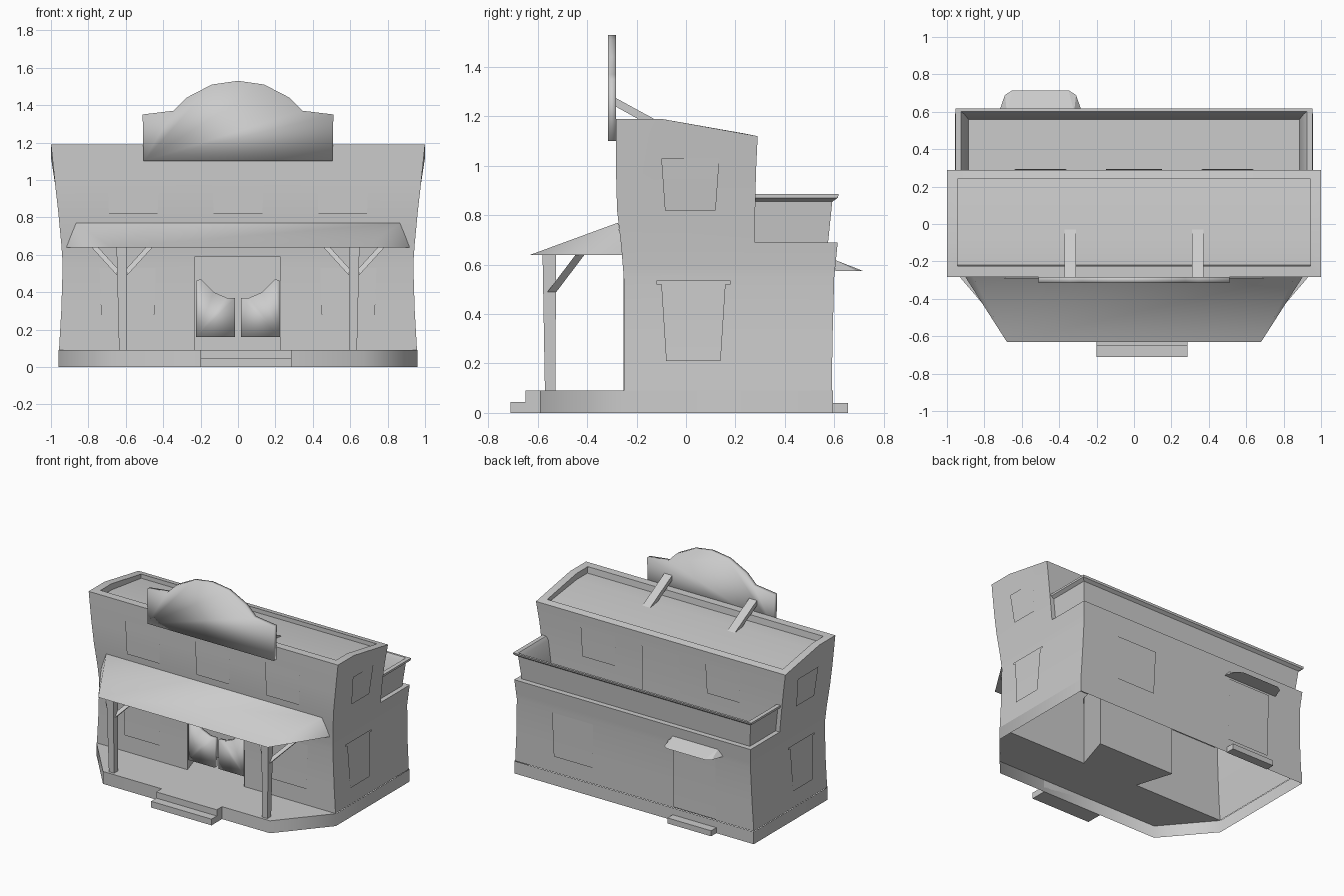
import bpy, bmesh, math
from mathutils import Vector

cube = bpy.data.objects.get("Cube")
if cube:
    bpy.data.objects.remove(cube, do_unlink=True)

grey = bpy.data.materials.new("plain grey")
grey.use_nodes = True
GREY = (0.6, 0.6, 0.6, 1)
grey.diffuse_color = GREY
grey.node_tree.nodes["Principled BSDF"].inputs["Base Color"].default_value = GREY


def finish(name, bm, smooth=None, fix=True):
    """Turn a bmesh into a named object; smooth is an angle in degrees."""
    if fix:
        bmesh.ops.recalc_face_normals(bm, faces=bm.faces)
    mesh = bpy.data.meshes.new(name)
    bm.to_mesh(mesh)
    bm.free()
    mesh.materials.append(grey)
    ob = bpy.data.objects.new(name, mesh)
    bpy.context.collection.objects.link(ob)
    if smooth:
        bpy.ops.object.select_all(action='DESELECT')
        ob.select_set(True)
        bpy.context.view_layer.objects.active = ob
        if smooth >= 180:
            bpy.ops.object.shade_smooth()
        else:
            bpy.ops.object.shade_smooth_by_angle(angle=math.radians(smooth))


def face_toward(bm, direction):
    """Flip an open sheet so that its first face looks along a direction."""
    bm.normal_update()
    if next(iter(bm.faces)).normal.dot(Vector(direction)) < 0:
        bmesh.ops.reverse_faces(bm, faces=bm.faces)


def loft(bm, rings, closed=True):
    """Skin quads between successive rings of points."""
    rows = [[bm.verts.new(p) for p in ring] for ring in rings]
    for a, b in zip(rows, rows[1:]):
        n = len(a)
        for i in range(n if closed else n - 1):
            j = (i + 1) % n
            bm.faces.new((a[i], a[j], b[j], b[i]))
    return rows


def solid(name, ring_a, ring_b, smooth=None):
    """Closed solid between two matching outlines."""
    bm = bmesh.new()
    for row in loft(bm, [ring_a, ring_b]):
        bm.faces.new(row)
    finish(name, bm, smooth)


def prism(name, points, offset, smooth=None):
    solid(name, points, [Vector(p) + Vector(offset) for p in points], smooth)


def block(name, x0, x1, y0, y1, z0, z1):
    prism(name, [(x0, y0, z0), (x1, y0, z0), (x1, y1, z0), (x0, y1, z0)], (0, 0, z1 - z0))


def beam(name, a, b, wa, wb):
    """Tapered bar with level square ends."""
    corners = [(-.5, -.5), (.5, -.5), (.5, .5), (-.5, .5)]
    solid(name, *[[(p[0] + u * w, p[1] + v * w, p[2]) for u, v in corners]
                  for p, w in ((a, wa), (b, wb))])


# Wall outline by height: z, front y, back y, half width
LOWER = [(.09, -.25, .59, .957), (.3, -.25, .593, .945), (.55, -.252, .6, .937),
         (.66, -.261, .611, .945), (.69, -.264, .614, .948)]
UPPER = [(.69, -.264, .28, .948), (.82, -.279, .28, .96), (.97, -.283, .283, .977),
         (1.19, -.283, .29, 1.0)]


def wall(z, column):
    table = LOWER if z < .69 else UPPER
    for a, b in zip(table, table[1:]):
        if a[0] <= z <= b[0]:
            t = (z - a[0]) / (b[0] - a[0])
            return a[column] + t * (b[column] - a[column])
    return table[-1][column]


def ring(z, yf, yb, x, z_back=None):
    zb = z if z_back is None else z_back
    return [(-x, yf, z), (x, yf, z), (x, -.1, z), (x, yb, zb), (-x, yb, zb), (-x, -.1, z)]


# Hollow building shell, open underneath, with a sunken sloping roof
bm = bmesh.new()
rings = [ring(*lv) for lv in LOWER + UPPER[:-1]]
rings.append(ring(*UPPER[-1], z_back=1.12))
rings.append(ring(1.19, -.225, .24, .945, 1.13))
rings.append(ring(1.145, -.22, .24, .945, 1.1))
a, b, c, d, e, f = loft(bm, rings)[-1]
bm.faces.new((a, b, c, f))
bm.faces.new((f, c, d, e))
bmesh.ops.remove_doubles(bm, verts=bm.verts, dist=.0005)
bmesh.ops.dissolve_degenerate(bm, edges=bm.edges, dist=.0005)
bmesh.ops.recalc_face_normals(bm, faces=bm.faces)
# Doorway cut through the front wall
for co, no in (((-.23, 0, 0), (1, 0, 0)), ((.225, 0, 0), (1, 0, 0)), ((0, 0, .59), (0, 0, 1))):
    bmesh.ops.bisect_plane(bm, geom=bm.verts[:] + bm.edges[:] + bm.faces[:],
                           plane_co=co, plane_no=no)
hole = []
for face in bm.faces:
    m = face.calc_center_median()
    if m.y < -.2 and -.23 < m.x < .225 and .09 < m.z < .59:
        hole.append(face)
bmesh.ops.delete(bm, geom=hole, context='FACES')
finish("building_shell", bm, 30, fix=False)

# Entrance alcove behind the doorway, widening inward
bm = bmesh.new()
rows = loft(bm, [[(-x - .005, y, .09), (x, y, .09), (x, y, .59), (-x - .005, y, .59)]
                 for x, y in ((.225, -.252), (.31, .02))])
back = bm.faces.new(rows[1])
bmesh.ops.recalc_face_normals(bm, faces=bm.faces)
if back.normal.y > 0:
    bmesh.ops.reverse_faces(bm, faces=bm.faces)
finish("entrance_alcove", bm, fix=False)

# Foundation skirt and porch deck, open underneath
plan = [(-.96, -.25), (-.67, -.59), (.67, -.59), (.96, -.25), (.96, .595), (-.96, .595)]
bm = bmesh.new()
rows = loft(bm, [[(x, y, z) for x, y in plan] for z in (0, .09)])
bm.faces.new(rows[1][:4])
face_toward(bm, (-1, -1, 0))
finish("foundation_and_deck", bm, 60, fix=False)


def pane(name, side, u0, u1, z0, z1, taper=.01, lift=.008):
    """Thin panel that follows a wall: front, back, left or right."""
    bm = bmesh.new()
    strips = []
    for i in range(6):
        t = i / 5
        z = z0 + (z1 - z0) * t
        edge = taper * (1 - t)
        column = {"front": 1, "back": 2}.get(side, 3)
        w = wall(z, column) + (-lift if side == "front" else lift)
        us = (u0 + edge, u1 - edge)
        if side in ("front", "back"):
            strips.append([(u, w, z) for u in us])
        else:
            s = 1 if side == "left" else -1
            strips.append([(s * w, u, z) for u in us])
    loft(bm, strips, closed=False)
    face_toward(bm, {"front": (0, -1, 0), "back": (0, 1, 0),
                     "left": (1, 0, 0), "right": (-1, 0, 0)}[side])
    finish(name, bm, 30, fix=False)


# Windows and back doors
for x in (-.56, 0, .56):
    pane("front_upper_window", "front", x - .14, x + .14, .82, 1.06)
for x in (-.59, .59):
    pane("front_lower_window", "front", x - .15, x + .15, .21, .53)
for x in (-.5, .5):
    pane("back_upper_window", "back", x - .14, x + .14, .82, 1.04)
pane("terrace_door", "back", -.15, .15, .70, 1.04, 0)
pane("back_lower_window", "back", .32, .65, .21, .53)
pane("back_door", "back", -.66, -.32, .1, .56, 0)
for side in ("left", "right"):
    pane(side + "_upper_window", side, -.1, .135, .82, 1.03, .015)
    pane(side + "_window_lintel", side, -.12, .18, .52, .535, 0)
    pane(side + "_lower_window", side, -.1, .16, .21, .52, .02)

# Steps
block("front_upper_step", -.2, .285, -.65, -.59, 0, .09)
block("front_lower_step", -.2, .285, -.71, -.65, 0, .045)
block("back_step", -.66, -.31, .59, .655, 0, .04)

# Porch roof with hipped ends
bm = bmesh.new()
eaves = [bm.verts.new(p) for p in ((-.92, -.255, .64), (-.68, -.63, .64),
                                   (.68, -.63, .64), (.92, -.255, .64))]
top = [bm.verts.new((s * .865, -.275, .77)) for s in (-1, 1)]
bm.faces.new(eaves)
bm.faces.new((eaves[1], eaves[2], top[1], top[0]))
bm.faces.new((eaves[0], eaves[1], top[0]))
bm.faces.new((eaves[2], eaves[3], top[1]))
bm.faces.new((eaves[3], eaves[0], top[0], top[1]))
finish("porch_roof", bm, 70)

# Posts with splayed braces, sign stays and swing doors, mirrored
DOOR = [(.015, .16), (.225, .16), (.225, .46), (.2, .47), (.13, .4), (.06, .37), (.015, .37)]
for s in (-1, 1):
    beam("porch_post", (s * .615, -.55, .09), (s * .622, -.553, .64), .042, .055)
    for d in (-1, 1):
        beam("post_brace", (s * .62, -.55, .48), (s * .62 + d * .15, -.425, .645), .036, .036)
    prism("swing_door", [(s * x, -.245, z) for x, z in DOOR], (0, .03, 0), 180)
    prism("sign_stay", [(s * .34 - .031, -.285, 1.24), (s * .34 - .031, -.285, 1.275),
                        (s * .34 - .031, -.02, 1.13), (s * .34 - .031, -.05, 1.11)],
          (.062, 0, 0))

# Rooftop sign board
half = [(.505, 1.10), (.51, 1.35), (.345, 1.37), (.275, 1.44), (.14, 1.51)]
outline = half + [(0, 1.53)] + [(-x, z) for x, z in reversed(half)]
prism("sign_board", [(x, -.315, z) for x, z in outline], (0, .032, 0), 180)

# Terrace parapet with a flared lip and sloping inner side
bm = bmesh.new()
section = [(.915, .575, .69), (.932, .592, .855), (.955, .614, .87), (.955, .618, .885),
           (.925, .602, .885), (.908, .588, .86), (.885, .56, .69)]
loft(bm, [[(x, .28, z), (x, y, z), (-x, y, z), (-x, .28, z)] for x, y, z in section],
     closed=False)
face_toward(bm, (1, 0, 0))
finish("terrace_parapet", bm, 30, fix=False)

# Small canopy over the back door
bm = bmesh.new()
rim = [(-.72, .605), (-.69, .69), (-.65, .715), (-.35, .715), (-.31, .69), (-.28, .605)]
low = [bm.verts.new((x, y, .575)) for x, y in rim]
high = [bm.verts.new((x, .6, .62)) for x in (-.68, -.32)]
bm.faces.new(low)
bm.faces.new((low[2], low[3], high[1], high[0]))
for i, h in ((0, 0), (1, 0), (3, 1), (4, 1)):
    bm.faces.new((low[i], low[i + 1], high[h]))
bm.faces.new((low[5], low[0], high[0], high[1]))
finish("back_door_canopy", bm)
